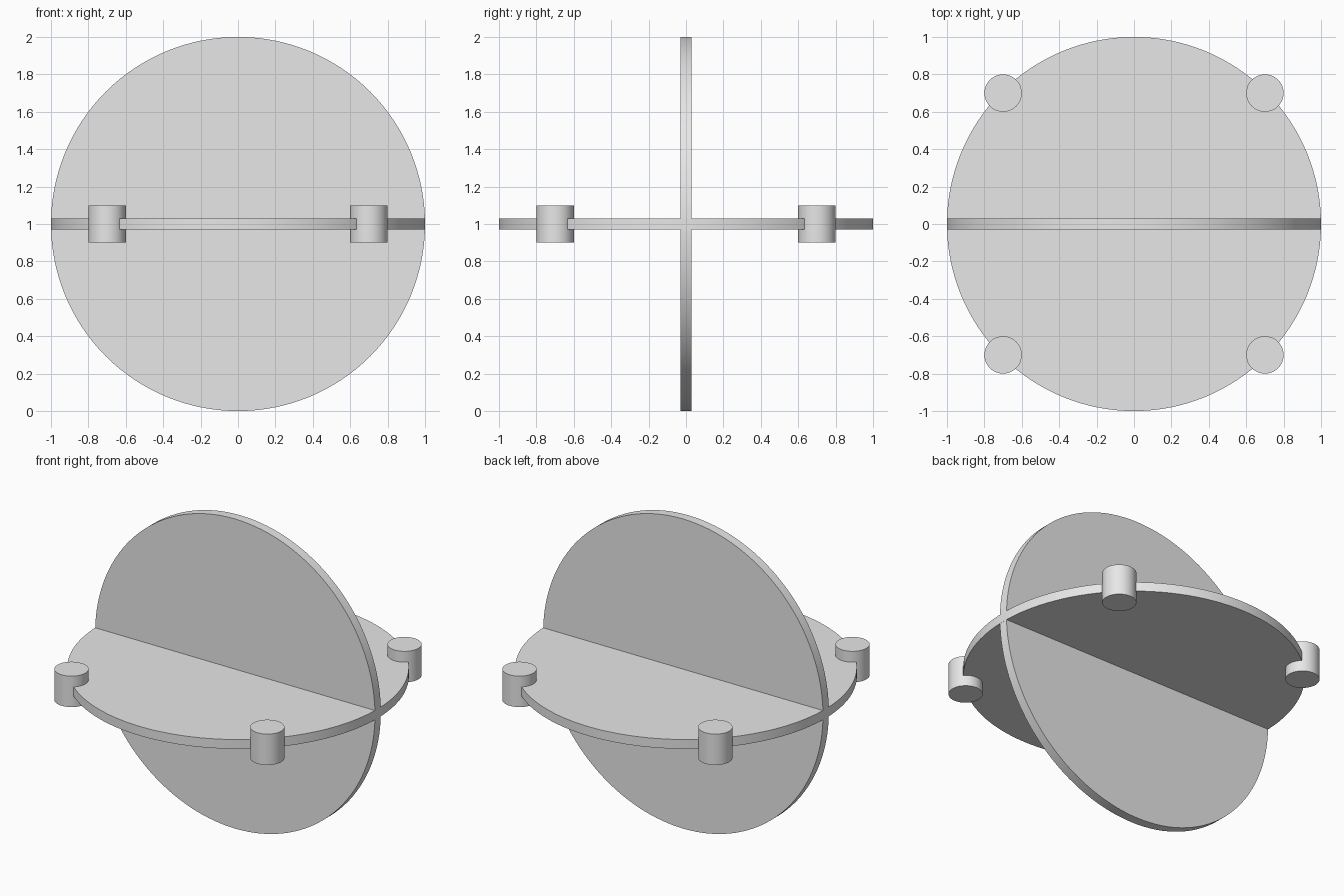
import bpy
import math

cube = bpy.data.objects.get("Cube")
if cube:
    bpy.data.objects.remove(cube, do_unlink=True)

grey = bpy.data.materials.new("light grey")
grey.use_nodes = True
colour = (0.8, 0.8, 0.8, 1)
grey.diffuse_color = colour
grey.node_tree.nodes["Principled BSDF"].inputs["Base Color"].default_value = colour


def cylinder(name, radius, depth, location, sides, tilt=0):
    bpy.ops.mesh.primitive_cylinder_add(
        vertices=sides, radius=radius, depth=depth,
        location=location, rotation=(tilt, 0, 0))
    obj = bpy.context.object
    obj.name = name
    obj.data.materials.append(grey)
    bpy.ops.object.shade_smooth_by_angle(angle=math.radians(30))
    return obj


# Two crossing discs
cylinder("horizontal_disc", 1, 0.06, (0, 0, 1), 128)
cylinder("vertical_disc", 1, 0.06, (0, 0, 1), 128, math.pi / 2)

# Four pegs on the rim of the horizontal disc
for side, x in (("left", 0.7), ("right", -0.7)):
    for end, y in (("front", -0.7), ("back", 0.7)):
        cylinder(f"{end}_{side}_peg", 0.1, 0.2, (x, y, 1), 48)
